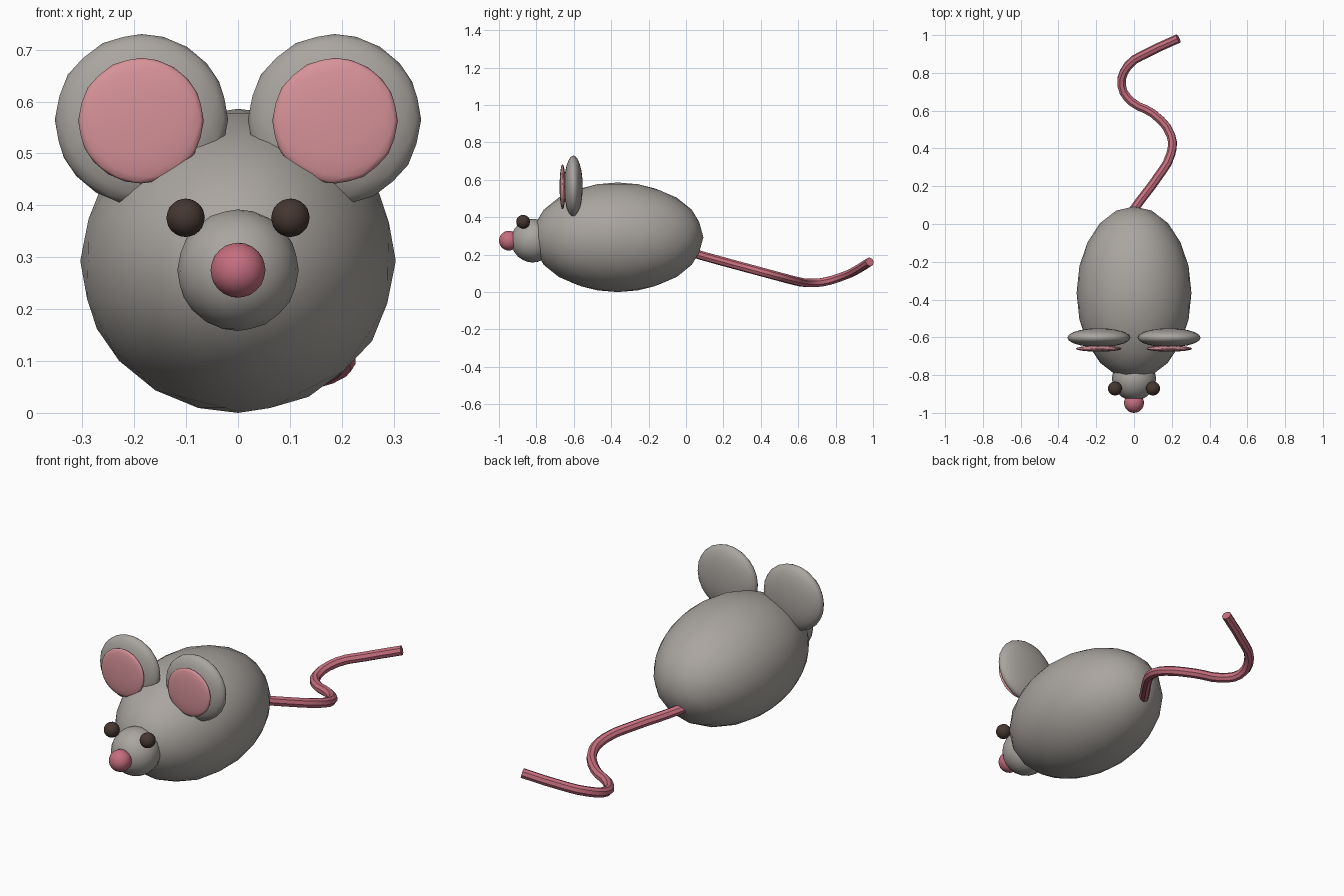
import bpy
import math

cube = bpy.data.objects.get("Cube")
if cube:
    bpy.data.objects.remove(cube, do_unlink=True)


def material(name, rgb):
    m = bpy.data.materials.new(name)
    m.use_nodes = True
    m.diffuse_color = (*rgb, 1)
    bsdf = next(n for n in m.node_tree.nodes if n.type == 'BSDF_PRINCIPLED')
    bsdf.inputs["Base Color"].default_value = (*rgb, 1)
    return m


FUR = material("grey fur", (0.40, 0.375, 0.35))
PINK = material("rose pink", (0.56, 0.155, 0.21))
INNER = material("pale pink", (0.68, 0.29, 0.32))
EYE = material("dark brown", (0.06, 0.038, 0.03))


def ball(name, loc, radii, mat, detail=3):
    """Smooth ellipsoid with the given centre and radii."""
    bpy.ops.mesh.primitive_ico_sphere_add(subdivisions=detail, radius=1, location=loc)
    ob = bpy.context.object
    ob.name = ob.data.name = name
    ob.scale = radii
    bpy.ops.object.transform_apply(location=False, rotation=False, scale=True)
    ob.data.materials.append(mat)
    bpy.ops.object.shade_smooth()
    return ob


# Body, snout and nose
ball("body", (0, -0.365, 0.293), (0.304, 0.458, 0.293), FUR)
ball("snout", (0, -0.82, 0.275), (0.117, 0.115, 0.117), FUR)
ball("nose", (0, -0.947, 0.275), (0.053, 0.053, 0.053), PINK)

# Paired eyes and ears
for side, s in (("left", 1), ("right", -1)):
    ball(side + "_eye", (s * 0.101, -0.871, 0.376), (0.037, 0.037, 0.037), EYE)
    ball(side + "_ear", (s * 0.186, -0.602, 0.565), (0.167, 0.05, 0.165), FUR)
    ball(side + "_inner_ear", (s * 0.187, -0.660, 0.563), (0.121, 0.016, 0.121), INNER)

# Wavy tail swept along a smooth path
path = [(-0.02, 0.05, 0.205), (0.03, 0.12, 0.185), (0.12, 0.24, 0.152),
        (0.195, 0.37, 0.117), (0.195, 0.47, 0.09), (0.10, 0.585, 0.06),
        (-0.01, 0.645, 0.05), (-0.065, 0.73, 0.053), (-0.03, 0.84, 0.085),
        (0.08, 0.91, 0.117), (0.235, 0.982, 0.162)]
curve = bpy.data.curves.new("tail_path", 'CURVE')
curve.dimensions = '3D'
curve.resolution_u = 3
curve.bevel_depth = 0.024
curve.bevel_resolution = 2
curve.use_fill_caps = True
spline = curve.splines.new('BEZIER')
spline.bezier_points.add(len(path) - 1)
for point, co in zip(spline.bezier_points, path):
    point.co = co
    point.handle_left_type = point.handle_right_type = 'AUTO'
tail = bpy.data.objects.new("tail", curve)
bpy.context.collection.objects.link(tail)
curve.materials.append(PINK)
bpy.ops.object.select_all(action='DESELECT')
tail.select_set(True)
bpy.context.view_layer.objects.active = tail
bpy.ops.object.convert(target='MESH')
bpy.ops.object.shade_smooth_by_angle(angle=math.radians(40))
